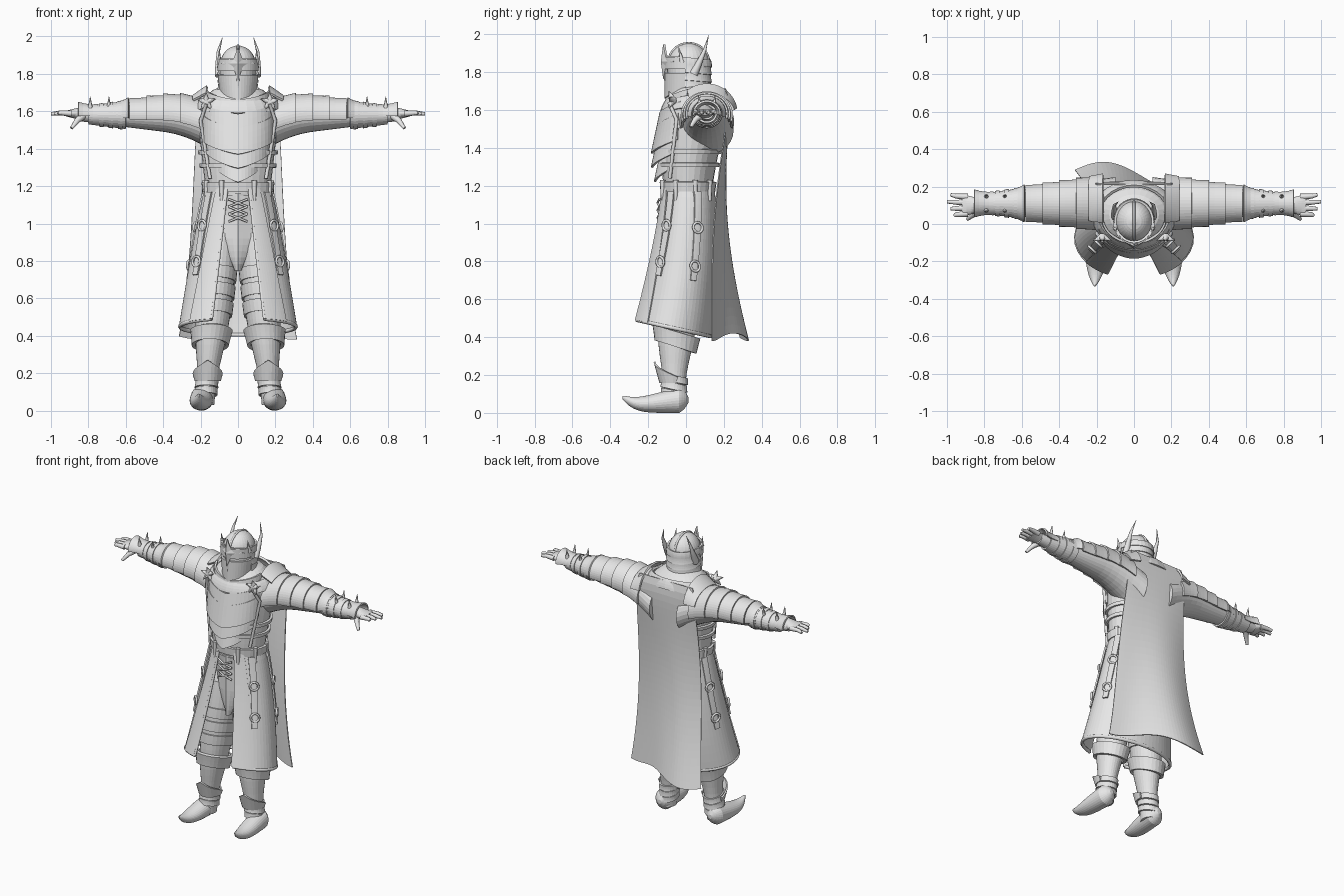
import bpy, bmesh
from math import sin, cos, pi, radians, sqrt
from mathutils import Vector

cube = bpy.data.objects.get("Cube")
if cube:
    bpy.data.objects.remove(cube)

grey = bpy.data.materials.new("pale_grey")
grey.use_nodes = True
grey.diffuse_color = (.8, .8, .8, 1)
grey.node_tree.nodes["Principled BSDF"].inputs["Base Color"].default_value = grey.diffuse_color


def add(name, data, mirror, thick=0):
    """Link data as an object with the usual modifiers."""
    part = bpy.data.objects.new(name, data)
    bpy.context.collection.objects.link(part)
    data.materials.append(grey)
    if thick:
        solid = part.modifiers.new("Thickness", 'SOLIDIFY')
        solid.thickness, solid.offset = thick, 0
    if mirror:
        part.modifiers.new("Mirror", 'MIRROR')


def mesh(name, verts, faces, mirror=False, thick=0):
    bm = bmesh.new()
    corners = [bm.verts.new(v) for v in verts]
    for face in faces:
        bm.faces.new([corners[i] for i in face])
    bmesh.ops.recalc_face_normals(bm, faces=bm.faces)
    data = bpy.data.meshes.new(name)
    bm.to_mesh(data)
    bm.free()
    add(name, data, mirror, thick)


def sheet(name, surface, across, down, wrap=False, capped=False, **options):
    """Grid over surface(u, v) with both parameters running from zero to one."""
    width = across if wrap else across + 1
    verts = [surface(i / across, j / down) for j in range(down + 1) for i in range(width)]
    faces = []
    for row in range(0, down * width, width):
        for i in range(across):
            k = (i + 1) % width
            faces.append((row + i, row + k, row + width + k, row + width + i))
    if capped:
        faces += [range(width), range(down * width, len(verts))]
    mesh(name, verts, faces, **options)


def shell(name, section, axis, start, stop, grow=0, flare=0, slant=0,
          arc=(0, 360), steps=4, across=28, thick=0, mirror=False):
    """Sweep the ellipse section(place) along an axis; thick makes it hollow."""
    def surface(u, v):
        place = start + (stop - start) * v
        p, q, p_radius, q_radius = section(place)
        angle = radians(arc[0] + (arc[1] - arc[0]) * u)
        more = grow + flare * v * v
        p += (p_radius + more) * cos(angle)
        q += (q_radius + more) * sin(angle)
        place += slant * sin(angle)
        return {'X': (place, p, q), 'Y': (p, place, q), 'Z': (p, q, place)}[axis]
    wrap = arc[1] - arc[0] == 360
    sheet(name, surface, across, steps, wrap, wrap and not thick, mirror=mirror, thick=thick)


def tube(name, points, radius, tip=None, cyclic=False, mirror=True):
    """Round rod along points, tapering to the tip radius if one is given."""
    curve = bpy.data.curves.new(name, 'CURVE')
    curve.dimensions, curve.bevel_depth, curve.bevel_resolution = '3D', 1, 2
    curve.use_fill_caps = True
    line = curve.splines.new('POLY')
    line.points.add(len(points) - 1)
    tip = radius if tip is None else tip
    for i, (knot, point) in enumerate(zip(line.points, points)):
        knot.co = (*point, 1)
        knot.radius = radius + (tip - radius) * i / (len(points) - 1)
    line.use_cyclic_u = cyclic
    add(name, curve, mirror)


# body sections: two centre coordinates, two radii
def torso(z):
    rise = (z - 1.15) / .4
    round_off = sqrt(1 - max(0, (z - 1.55) / .2) ** 2)
    return (0, .01 + .04 * min(rise, 1) ** 2,
            (.17 + .045 * rise) * round_off, (.125 + .045 * rise) * round_off)


def arm(x):
    radius = .155 - .14 * x
    return .11, 1.58 - max(0, .4 - x) ** 2, radius, .9 * radius


def leg(z):
    radius = .1 - .05 / (1 + (3 * z) ** 4)
    return .18 - .09 * z, .08 * z * z - .065, radius, 1.15 * radius


def foot(y):
    along = abs(y) / .34
    height = .07 * sqrt(1 - along)
    heel = sqrt(min(1, (.015 - y) / .05))
    return .19 + .02 * along, height + .08 * along ** 6, .062 * heel * (1 - along ** 4), height * heel


def head(z):
    dome = sqrt(1 - max(0, (z - 1.84) / .112) ** 2)
    return 0, .015, .097 * dome, .108 * dome


def skirt(angle, v, lift=0):
    front, back = -.125 - .155 * v ** 1.3, .145 + .07 * v - .085 * v * v
    angle = radians(angle)
    return Vector(((.17 + .14 * v ** .85 + lift) * cos(angle),
                   (front + back) / 2 + ((back - front) / 2 + lift) * sin(angle),
                   1.19 - .74 * v - .045 * v * sin(angle)))


def opening(v):
    return 20 + 7 * v


# main body
shell("torso", torso, 'Z', 1.13, 1.745, steps=20)
shell("gorget", torso, 'Z', 1.62, 1.68, grow=.012, slant=.03, thick=.015)
shell("arm", arm, 'X', .1, .86, steps=16, mirror=True)
shell("leg", leg, 'Z', .03, .95, steps=20, mirror=True)
shell("hips", lambda z: (0, 0, z / 7, z / 9), 'Z', .78, 1.15)
shell("boot_foot", foot, 'Y', .013, -.335, steps=28, mirror=True)

# overlapping breast plates with pointed lower edges
for i in range(5):
    def plate(u, v):
        side = 2 * u - 1
        angle = radians(80 * side)
        width = .19 - .01 * (i - 1.5) ** 2
        depth = .045 + .008 * (i - 2.5) ** 2
        return (width * sin(angle),
                depth - .065 - (.12 + .03 * v) * cos(angle) - .012 * (1 - abs(side)),
                1.66 - .075 * i - .14 * v + (.05 + .012 * i) * abs(side) ** 1.2)
    sheet("breast_plate", plate, 20, 4, thick=.012)
tube("breast_trim", [(.17, -.09, 1.64), (.2, -.05, 1.55), (.15, -.085, 1.24)], .01)

# belts around the body
for z, half in (1.195, .025), (1.31, .011), (1.38, .011):
    shell("belt", torso, 'Z', z - half, z + half, grow=.01, thick=.015)
for angle in (-62, -25, 15, 50):
    top = skirt(angle, 0, .016)
    tube("belt_loop", [top + Vector((0, 0, drop)) for drop in (.04, -.02, -.07)], .014, .009)

# coat skirt, front facings and edge trim
sheet("coat_skirt", lambda u, v: skirt(opening(v) - 90 + u * (360 - 2 * opening(v)), v),
      56, 14, thick=.012)
sheet("coat_facing", lambda u, v: skirt(opening(v) - 90 + u * opening(v), v, .008),
      8, 14, thick=.01, mirror=True)
steps = [i / 14 for i in range(15)]
tube("coat_edge", [skirt(opening(v) - 90, v, .004) for v in steps], .009)
tube("coat_hem", [skirt(opening(1) - 90 + 153 * v, 1) for v in steps], .011)

# hanging straps with rings
for angle in (-36, 20):
    sheet("hanging_strap", lambda u, v: skirt(angle + (2 * u - 1) * (7 - 2.5 * v), .03 + .62 * v, .015),
          4, 14, thick=.01, mirror=True)
    for v in (.28, .55):
        centre = skirt(angle, v, .022)
        side = (skirt(angle + 5, v) - skirt(angle - 5, v)).normalized()
        turns = [i * pi / 8 for i in range(16)]
        tube("strap_ring", [centre + .027 * (side * cos(t) + Vector((0, 0, sin(t)))) for t in turns],
             .007, cyclic=True)


# loincloth and lacing
def loincloth(u, v):
    side = 2 * u - 1
    return side * min(.06 + .03 * v, .16 * (1.08 - v)), .03 * abs(side) - .125, 1.16 - .41 * v


sheet("loincloth", loincloth, 6, 12, thick=.012)
for z in (1.03, 1.07, 1.11):
    tube("lacing", [(-.05, -.14, z - .02), (0, -.15, z), (.05, -.14, z + .02)], .006)

# leg bands, boot cuffs and shin guards
for z in (.54, .63, .72):
    shell("thigh_band", leg, 'Z', z - .035, z + .03, grow=.006, slant=-.03, thick=.01, mirror=True)
for z in (.1, .14, .18):
    shell("ankle_band", leg, 'Z', z + .018, z - .018, grow=.004, flare=.004, slant=-.015,
          thick=.01, mirror=True)
shell("boot_cuff", leg, 'Z', .35, .43, grow=.012, flare=.005, slant=-.035, thick=.02, mirror=True)


def shin_guard(u, v):
    x, y, width, depth = leg(.2)
    angle = radians(200 * u - 100)
    return (x + (width + .01 + .01 * v) * sin(angle), y - (depth + .01 + .03 * v) * cos(angle),
            .16 + v * (.11 - .08 * abs(2 * u - 1)))


sheet("shin_guard", shin_guard, 14, 4, thick=.01, mirror=True)

# layered shoulder plates, collar flaps and clasps
for i in range(4):
    x = .19 + .09 * i
    shell("shoulder_plate", arm, 'X', x, x + .12, grow=.01, flare=.01, arc=(-15, 195),
          thick=.012, mirror=True)
shell("collar_flap", lambda x: (.11, 1.58, .19 - .2 * x, .27 - .7 * x), 'X', .24, .165,
      arc=(10, 130), thick=.012, mirror=True)
for i in range(5):
    angle = radians(72 * i)
    tube("clasp_spike", [(.17, -.07, 1.65), (.17 + .05 * sin(angle), -.09, 1.65 + .05 * cos(angle))],
         .022, .002)

# bracers with flared ends, straps and spikes
shell("bracer", arm, 'X', .6, .8, grow=.006, thick=.01, mirror=True)
shell("elbow_flare", arm, 'X', .65, .585, grow=.008, flare=.016, arc=(-10, 190), thick=.01, mirror=True)
shell("wrist_flare", arm, 'X', .75, .855, grow=.009, flare=.026, arc=(-5, 185), thick=.01, mirror=True)
for x in (.63, .68, .73):
    shell("bracer_strap", arm, 'X', x - .012, x + .012, grow=.011, thick=.01, mirror=True)
for x in (.69, .79):
    for lean in (-1, 1):
        tube("bracer_spike", [(x, .11 + .035 * lean, 1.61), (x, .11 + .045 * lean, 1.68)], .015, .001)

# hands
shell("palm", lambda x: (.1, 1.588, x / 4 - .17, .245 - x / 4), 'X', .82, .92, mirror=True)
for i in range(4):
    end = 1 - .02 * abs(i - 2)
    tube("finger", [(.89, .055 + .03 * i, 1.588), (.95, .05 + .033 * i, 1.592),
                    (end, .045 + .037 * i, 1.586)], .017, .009)
tube("thumb", [(.83, .085, 1.575), (.86, .05, 1.55), (.89, .025, 1.51)], .022, .009)

# helmet shell, crown band, neck guards and ridge
shell("helmet", head, 'Z', 1.73, 1.951, steps=24)
shell("crown_band", head, 'Z', 1.835, 1.875, grow=.008, slant=-.01, thick=.012)
for z in (1.73, 1.77, 1.81):
    shell("neck_guard", head, 'Z', z + .03, z - .015, grow=.003, flare=.006, slant=-.01,
          arc=(-10, 190), thick=.01)
tube("helmet_ridge", [(0, .015 - .106 * cos(v * pi), 1.852 + .1 * sin(v * pi)) for v in steps],
     .007, mirror=False)


# face mask below and brow above the eye slit
def visor(top, low, lift):
    def surface(u, v):
        side = 2 * u - 1
        z = top + (low - top) * v + lift * v * abs(side)
        width = .103 - .12 * max(0, 1.8 - z)
        return (width * sin(side * pi / 2),
                .005 - .09 * cos(side * pi / 2) - .022 * (1 - abs(side)), z)
    return surface


sheet("face_mask", visor(1.795, 1.66, .05), 20, 6, thick=.012)
sheet("brow_guard", visor(1.88, 1.815, 0), 20, 4, thick=.014)
tube("nose_ridge", [(0, -.107, 1.83), (0, -.106, 1.665)], .012, .004, mirror=False)

# star crest and horns
star = [(0, -.127, 1.855)]
for i in range(8):
    reach = .03 if i % 2 else .09
    x = reach * sin(i * pi / 4)
    star.append((x, .6 * abs(x) - .115, 1.855 + reach * cos(i * pi / 4)))
mesh("star_crest", star, [(0, i + 1, (i + 1) % 8 + 1) for i in range(8)], thick=.012)
tube("horn", [(.1, .04, 1.79), (.105, .07, 1.85), (.105, .1, 1.92), (.083, .12, 1.995)], .024, .001)
tube("small_horn", [(.1, -.02, 1.85), (.1, -.04, 1.935)], .014, .001)


# cape, swept toward one side at the hem
def cape(u, v):
    side = 2 * u - 1
    sweep = .035 * cos(pi * side / 2) - .07 * side - .03 * side ** 2 - .035 * sin(3 * side)
    sag = sin(pi * v)
    return ((.2 + .06 * sqrt(v) + .055 * v ** 4) * side,
            .242 - (.045 + .02 * side ** 2) * sag + v * v * sweep - .03 * (1 - v) ** 20,
            1.7 - 1.3 * v + .02 * v * sin(4 * side + 1))


sheet("cape", cape, 28, 28, thick=.006)

# smooth shading with crisp edges
for part in bpy.context.view_layer.objects:
    part.select_set(part.type == 'MESH')
bpy.context.view_layer.objects.active = bpy.data.objects["cape"]
bpy.ops.object.shade_smooth_by_angle(angle=radians(40))
